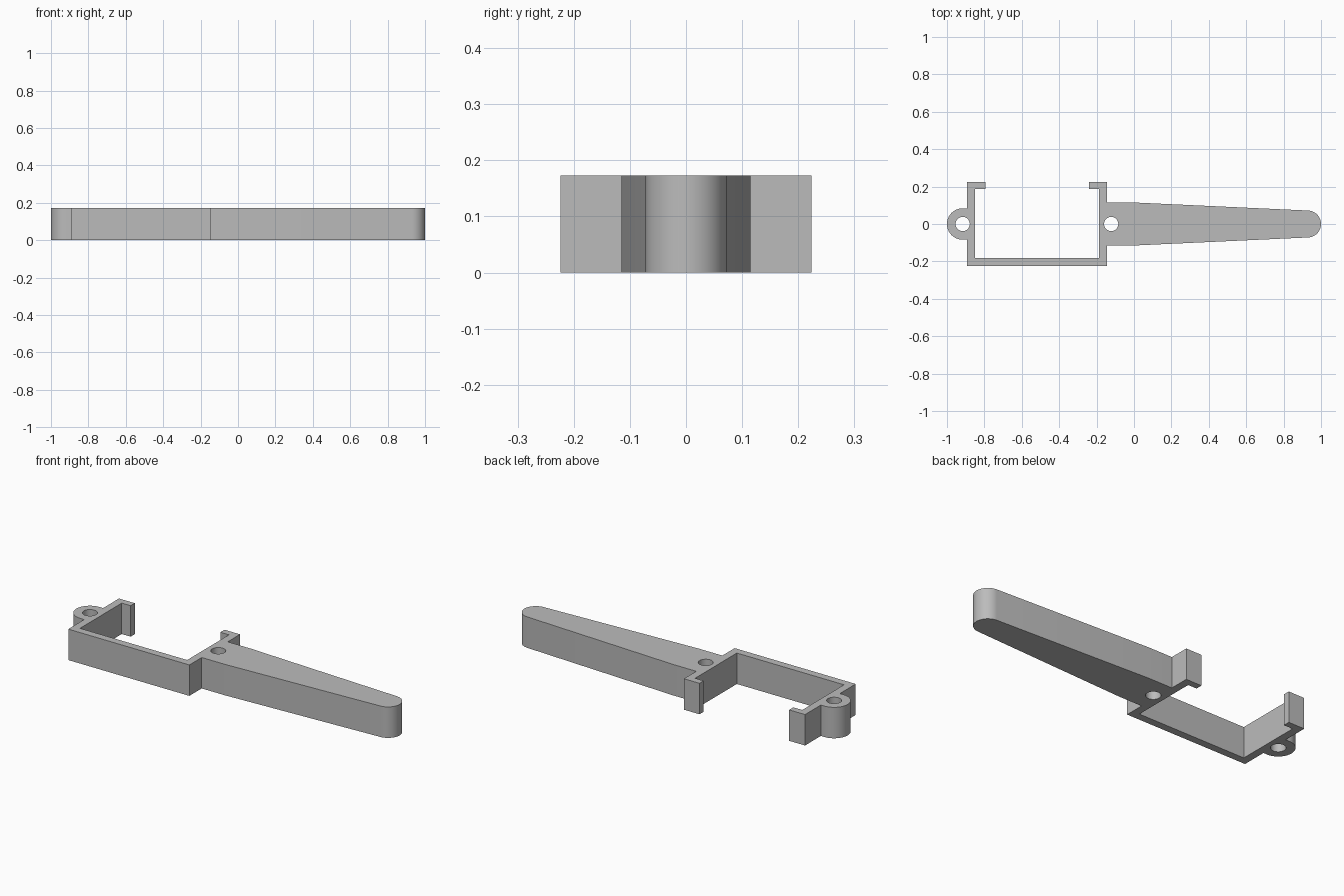
import bpy, bmesh, math
from mathutils import Vector

if "Cube" in bpy.data.objects:
    bpy.data.objects.remove(bpy.data.objects["Cube"])

HEIGHT = 0.173


def arc(cx, cy, r, start, end, n):
    """Points along a circular arc, angles in degrees."""
    return [(cx + r * math.cos(math.radians(start + (end - start) * i / n)),
             cy + r * math.sin(math.radians(start + (end - start) * i / n)))
            for i in range(n + 1)]


# Outer profile, counter-clockwise from the lower left frame corner
outline = [(-0.893, -0.224), (-0.144, -0.224), (-0.144, -0.115), (0.0, -0.115)]
# Tapered handle with rounded tip
outline += arc(0.928, 0, 0.072, -87, 87, 32)
outline += [(0.0, 0.115), (-0.144, 0.115)]
# Right hook, inside of the open frame, left hook
outline += [(-0.144, 0.224), (-0.240, 0.224), (-0.240, 0.187), (-0.187, 0.187),
            (-0.187, -0.182), (-0.850, -0.182), (-0.850, 0.187),
            (-0.795, 0.187), (-0.795, 0.224), (-0.893, 0.224)]
# Rounded screw tab
outline += [(-0.893, 0.084)] + arc(-0.916, 0, 0.084, 90, 270, 32) + [(-0.893, -0.084)]

# Screw holes
holes = [arc(x, 0, 0.038, 0, 360, 32)[:-1] for x in (-0.916, -0.122)]

# Fill the profile and extrude it into a solid
bm = bmesh.new()
edges = []
for loop in [outline] + holes:
    verts = [bm.verts.new((x, y, 0)) for x, y in loop]
    edges += [bm.edges.new((verts[i - 1], verts[i])) for i in range(len(verts))]
bmesh.ops.triangle_fill(bm, edges=edges, use_beauty=True, normal=Vector((0, 0, 1)))
top = bmesh.ops.extrude_face_region(bm, geom=bm.faces[:])["geom"]
bmesh.ops.translate(bm, vec=(0, 0, HEIGHT),
                    verts=[g for g in top if isinstance(g, bmesh.types.BMVert)])
bmesh.ops.recalc_face_normals(bm, faces=bm.faces[:])

mesh = bpy.data.meshes.new("bracket_with_handle")
bm.to_mesh(mesh)
bm.free()
bracket = bpy.data.objects.new("bracket_with_handle", mesh)
bpy.context.collection.objects.link(bracket)

grey = bpy.data.materials.new("plain grey")
grey.diffuse_color = (0.5, 0.5, 0.5, 1)
grey.use_nodes = True
grey.node_tree.nodes["Principled BSDF"].inputs["Base Color"].default_value = grey.diffuse_color
mesh.materials.append(grey)

# Smooth the round ends and holes, keep corners sharp
bpy.context.view_layer.objects.active = bracket
bracket.select_set(True)
bpy.ops.object.shade_smooth_by_angle(angle=math.radians(30))
